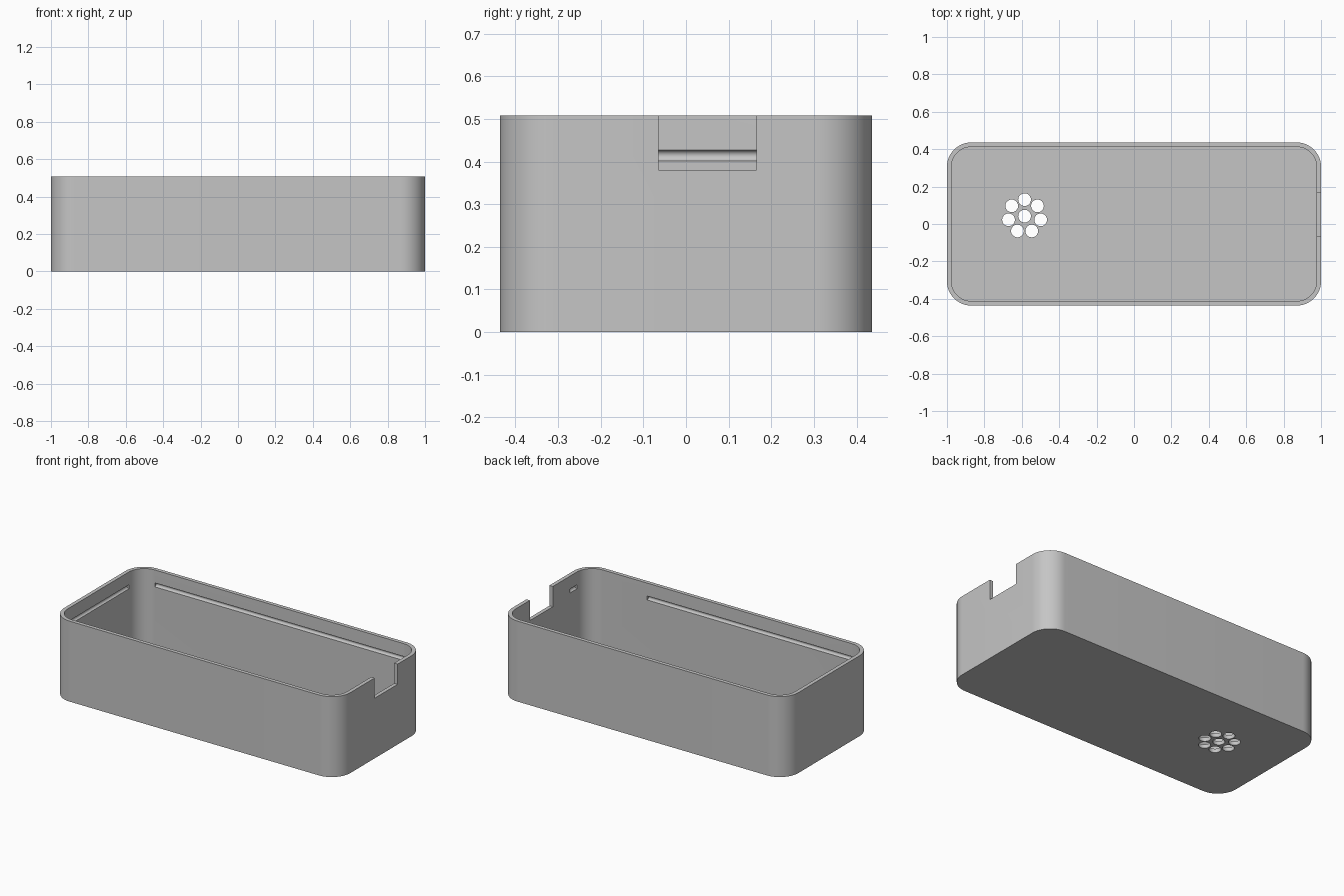
import bpy, bmesh
from math import sin, cos, pi, radians
from mathutils import Matrix, Vector

cube = bpy.data.objects.get("Cube")
if cube:
    bpy.data.objects.remove(cube, do_unlink=True)

HX, HY, H = 1.0, 0.436, 0.508      # half length, half width, height
WALL, RADIUS = 0.024, 0.13
GROOVE_Z, GROOVE_R = 0.414, 0.0127

grey = bpy.data.materials.new("plain grey")
grey.use_nodes = True
colour = (0.56, 0.56, 0.56, 1)
grey.diffuse_color = colour
grey.node_tree.nodes["Principled BSDF"].inputs["Base Color"].default_value = colour


def finish(name, bm):
    bmesh.ops.recalc_face_normals(bm, faces=bm.faces[:])
    mesh = bpy.data.meshes.new(name)
    bm.to_mesh(mesh)
    bm.free()
    mesh.materials.append(grey)
    ob = bpy.data.objects.new(name, mesh)
    bpy.context.collection.objects.link(ob)
    return ob


def rounded_box(name, hx, hy, r, z0, z1, steps=16):
    bm = bmesh.new()
    verts = []
    for k, (sx, sy) in enumerate([(1, 1), (-1, 1), (-1, -1), (1, -1)]):
        for i in range(steps + 1):
            a = (k + i / steps) * pi / 2
            verts.append(bm.verts.new((sx * (hx - r) + r * cos(a),
                                       sy * (hy - r) + r * sin(a), z0)))
    base = bm.faces.new(verts)
    top = bmesh.ops.extrude_face_region(bm, geom=[base])["geom"]
    moved = [v for v in top if isinstance(v, bmesh.types.BMVert)]
    bmesh.ops.translate(bm, verts=moved, vec=(0, 0, z1 - z0))
    return finish(name, bm)


def rod(name, start, end, r, sides=32):
    start, end = Vector(start), Vector(end)
    axis = end - start
    turn = axis.to_track_quat('Z', 'Y').to_matrix().to_4x4()
    bm = bmesh.new()
    bmesh.ops.create_cone(bm, cap_ends=True, segments=sides, radius1=r, radius2=r,
                          depth=axis.length,
                          matrix=Matrix.Translation((start + end) / 2) @ turn)
    return finish(name, bm)


def block(name, low, high):
    low, high = Vector(low), Vector(high)
    bm = bmesh.new()
    bmesh.ops.create_cube(bm, size=1, matrix=Matrix.Translation((low + high) / 2)
                          @ Matrix.Diagonal((*(high - low), 1)))
    return finish(name, bm)


def carve(target, cutter):
    cutter.hide_render = True
    mod = target.modifiers.new(cutter.name, 'BOOLEAN')
    mod.operation = 'DIFFERENCE'
    mod.solver = 'EXACT'
    mod.object = cutter
    bpy.context.view_layer.objects.active = target
    bpy.ops.object.modifier_apply(modifier=mod.name)
    bpy.data.objects.remove(cutter, do_unlink=True)


# Open tray with rounded corners
tray = rounded_box("tray_body", HX, HY, RADIUS, 0, H)
carve(tray, rounded_box("cavity", HX - WALL, HY - WALL, RADIUS - WALL, WALL, H + 0.1))

# Snap grooves along the straight parts of the inner walls
ix, iy = HX - WALL, HY - WALL
ex, ey = HX - RADIUS, HY - RADIUS
grooves = {
    "back_groove": ((-ex, iy), (ex, iy)),
    "front_groove": ((-ex, -iy), (0.56, -iy)),
    "right_groove": ((-ix, -ey), (-ix, ey)),
    "left_groove": ((ix, -ey), (ix, -0.237)),
}
for name, (a, b) in grooves.items():
    carve(tray, rod(name, (*a, GROOVE_Z), (*b, GROOVE_Z), GROOVE_R))

# Notch in the end wall
carve(tray, block("notch", (0.9, -0.065, 0.38), (1.1, 0.165, 0.6)))

# Ring of holes through the floor, with one in the middle
cx, cy = -0.585, 0.042
spots = [(cx, cy)]
for i in range(7):
    a = pi / 2 + i * 2 * pi / 7
    spots.append((cx + 0.088 * cos(a), cy + 0.088 * sin(a)))
for x, y in spots:
    carve(tray, rod("floor_hole", (x, y, -0.1), (x, y, 0.1), 0.034))

# Smooth the curved walls and keep the rims sharp
bpy.ops.object.select_all(action='DESELECT')
tray.select_set(True)
bpy.context.view_layer.objects.active = tray
bpy.ops.object.shade_smooth_by_angle(angle=radians(30))
